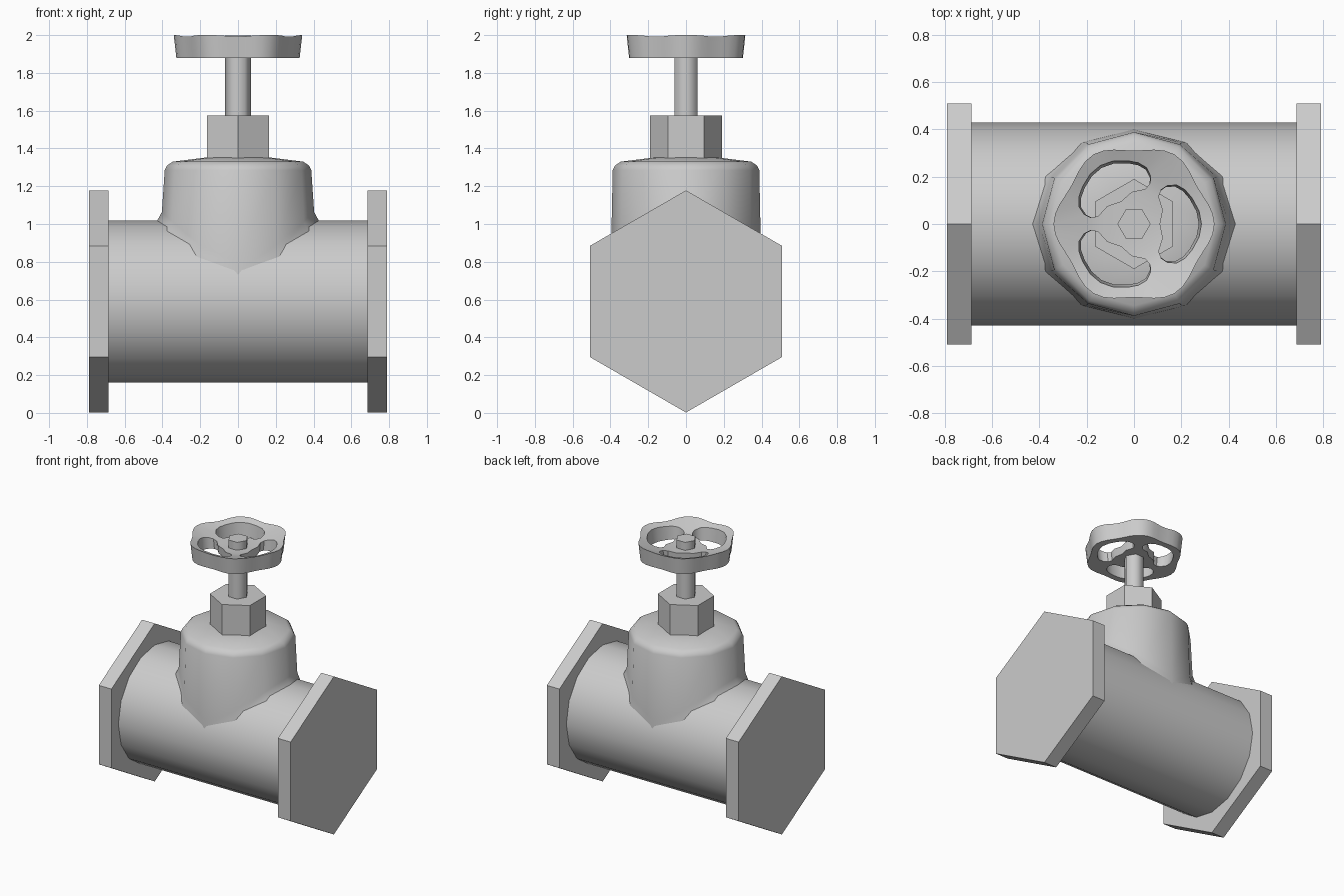
import bpy, bmesh
from math import radians, sin, cos, pi, sqrt, tau
from mathutils import Matrix

cube = bpy.data.objects.get("Cube")
if cube:
    bpy.data.objects.remove(cube, do_unlink=True)

metal = bpy.data.materials.new("grey metal")
metal.use_nodes = True
GREY = (0.6, 0.6, 0.6, 1)
metal.diffuse_color = GREY
metal.node_tree.nodes["Principled BSDF"].inputs["Base Color"].default_value = GREY

PIPE_Z, PIPE_R = 0.59, 0.428


def finish(name, bm, smooth=None):
    bmesh.ops.recalc_face_normals(bm, faces=bm.faces)
    mesh = bpy.data.meshes.new(name)
    bm.to_mesh(mesh)
    bm.free()
    mesh.materials.append(metal)
    obj = bpy.data.objects.new(name, mesh)
    bpy.context.collection.objects.link(obj)
    if smooth:
        bpy.ops.object.select_all(action="DESELECT")
        obj.select_set(True)
        bpy.context.view_layer.objects.active = obj
        bpy.ops.object.shade_smooth_by_angle(angle=radians(smooth))
    return obj


def prism(name, sides, radius, low, high, turn=0, along_x=False, z=0, smooth=None):
    """Regular prism from low to high along z, or along x at height z."""
    bm = bmesh.new()
    place = Matrix.Translation((0, 0, (low + high) / 2)) @ Matrix.Rotation(turn, 4, "Z")
    if along_x:
        place = Matrix.Translation((0, 0, z)) @ Matrix.Rotation(pi / 2, 4, "Y") @ place
    bmesh.ops.create_cone(bm, cap_ends=True, segments=sides, radius1=radius,
                          radius2=radius, depth=high - low, matrix=place)
    # bring the first corner onto the local x axis whatever the primitive's start
    return finish(name, bm, smooth)


# Pipe body and hexagonal end flanges
prism("pipe_body", 16, PIPE_R, -0.7, 0.7, 0, True, PIPE_Z, 40)
for name, x in (("left_flange", 0.738), ("right_flange", -0.738)):
    bm = bmesh.new()
    rim = [bm.verts.new((x - 0.052, 0.588 * sin(i * tau / 6), PIPE_Z + 0.588 * cos(i * tau / 6)))
           for i in range(6)]
    face = bm.faces.new(rim)
    grown = bmesh.ops.extrude_face_region(bm, geom=[face], use_keep_orig=True)["geom"]
    bmesh.ops.translate(bm, vec=(0.104, 0, 0),
                        verts=[g for g in grown if isinstance(g, bmesh.types.BMVert)])
    finish(name, bm)


# Bonnet: lower rings follow the saddle of the pipe, upper rings are level
def saddle(y):
    return PIPE_Z + sqrt(max(0, PIPE_R ** 2 - y * y))


bm = bmesh.new()
rings = []
for rx, ry, height, follows in ((0.44, 0.4, -0.02, True), (0.425, 0.4, 0.005, True),
                                (0.403, 0.398, 0.045, True), (0.388, 0.388, 1.285, False),
                                (0.375, 0.375, 1.31, False), (0.345, 0.345, 1.33, False),
                                (0.17, 0.17, 1.352, False)):
    ring = []
    for i in range(12):
        a = i * tau / 12
        y = ry * sin(a)
        ring.append(bm.verts.new((rx * cos(a), y, height + (saddle(y) if follows else 0))))
    rings.append(ring)
for a, b in zip(rings, rings[1:]):
    for i in range(12):
        j = (i + 1) % 12
        bm.faces.new((a[i], a[j], b[j], b[i]))
bm.faces.new(rings[-1])
finish("bonnet", bm, 60)


# Packing nut and stem, each from a six-sided outline
def hex_post(name, radius, low, high, start, smooth=None):
    bm = bmesh.new()
    a, b = [[bm.verts.new((radius * cos(start + i * tau / 6), radius * sin(start + i * tau / 6), z))
             for i in range(6)] for z in (low, high)]
    bm.faces.new(a)
    bm.faces.new(b)
    for i in range(6):
        j = (i + 1) % 6
        bm.faces.new((a[i], a[j], b[j], b[i]))
    finish(name, bm, smooth)


hex_post("packing_nut", 0.19, 1.33, 1.575, pi / 2)
hex_post("stem", 0.07, 1.55, 1.997, 0, 65)

# Handwheel: lobed, dished plate with three kidney openings
kidney = [(0.11, 0), (0.122, 0.06), (0.104, 0.115), (0.115, 0.145), (0.14, 0.162),
          (0.18, 0.165), (0.215, 0.145), (0.245, 0.11), (0.275, 0.055), (0.285, 0)]
kidney += [(x, -y) for x, y in reversed(kidney[1:-1])]
outline = []
for i in range(48):
    a = i * tau / 48
    r = 0.325 + 0.015 * cos(6 * a)
    outline.append((r * cos(a), r * sin(a)))
loops = [outline]
for k in range(3):
    c, s = cos(k * tau / 3), sin(k * tau / 3)
    loops.append([(x * c - y * s, x * s + y * c) for x, y in kidney])

bm = bmesh.new()
top_edges = []
for loop in loops:
    ring = [bm.verts.new((x, y, 0)) for x, y in loop]
    top_edges += [bm.edges.new((ring[i - 1], ring[i])) for i in range(len(ring))]
bmesh.ops.triangle_fill(bm, edges=top_edges, use_beauty=True, normal=(0, 0, 1))
grown = bmesh.ops.extrude_face_region(bm, geom=bm.faces[:], use_keep_orig=True)["geom"]
bottom = {g for g in grown if isinstance(g, bmesh.types.BMVert)}
for v in bm.verts:
    r = v.co.xy.length
    if v in bottom:
        v.co.x *= 0.96
        v.co.y *= 0.96
        v.co.z = 1.88
    else:
        v.co.z = 1.93 + 0.07 * min(1, r / 0.33) ** 2
finish("handwheel", bm, 35)
